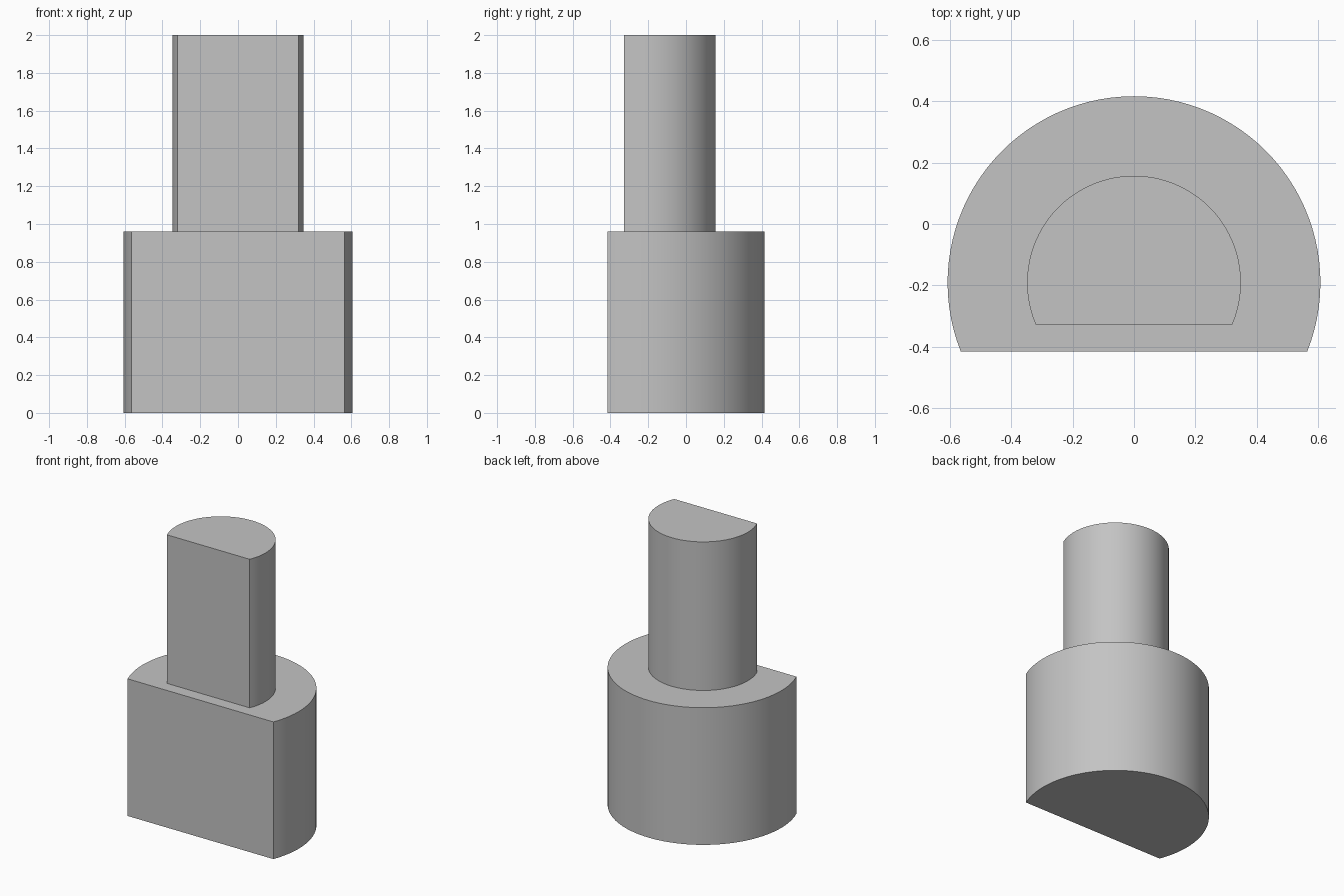
import bpy
import bmesh
import math

cube = bpy.data.objects.get("Cube")
if cube:
    bpy.data.objects.remove(cube, do_unlink=True)

# One plain grey for the whole model
grey = bpy.data.materials.new("grey")
grey.use_nodes = True
colour = (0.55, 0.55, 0.55, 1)
grey.diffuse_color = colour
grey.node_tree.nodes["Principled BSDF"].inputs["Base Color"].default_value = colour

AXIS_Y = -0.191  # shared axis of both cylinders
SEGMENTS = 64


def flatted_cylinder(name, radius, flat_y, bottom, top):
    """Upright cylinder cut by a flat on its front."""
    start = math.asin((flat_y - AXIS_Y) / radius)
    sweep = math.pi - 2 * start
    bm = bmesh.new()
    ring = []
    for i in range(SEGMENTS + 1):
        a = start + sweep * i / SEGMENTS
        ring.append(bm.verts.new((radius * math.cos(a),
                                  AXIS_Y + radius * math.sin(a), bottom)))
    base = bm.faces.new(ring)
    extruded = bmesh.ops.extrude_face_region(bm, geom=[base], use_keep_orig=True)
    moved = [v for v in extruded["geom"] if isinstance(v, bmesh.types.BMVert)]
    bmesh.ops.translate(bm, verts=moved, vec=(0, 0, top - bottom))
    bmesh.ops.recalc_face_normals(bm, faces=bm.faces)
    mesh = bpy.data.meshes.new(name)
    bm.to_mesh(mesh)
    bm.free()
    mesh.materials.append(grey)
    obj = bpy.data.objects.new(name, mesh)
    bpy.context.collection.objects.link(obj)
    bpy.ops.object.select_all(action="DESELECT")
    obj.select_set(True)
    bpy.context.view_layer.objects.active = obj
    bpy.ops.object.shade_smooth_by_angle(angle=math.radians(30))
    return obj


# Wide base and narrow shaft, both flat at the front
flatted_cylinder("base", 0.607, -0.415, 0, 0.96)
flatted_cylinder("shaft", 0.348, -0.328, 0.96, 2)
